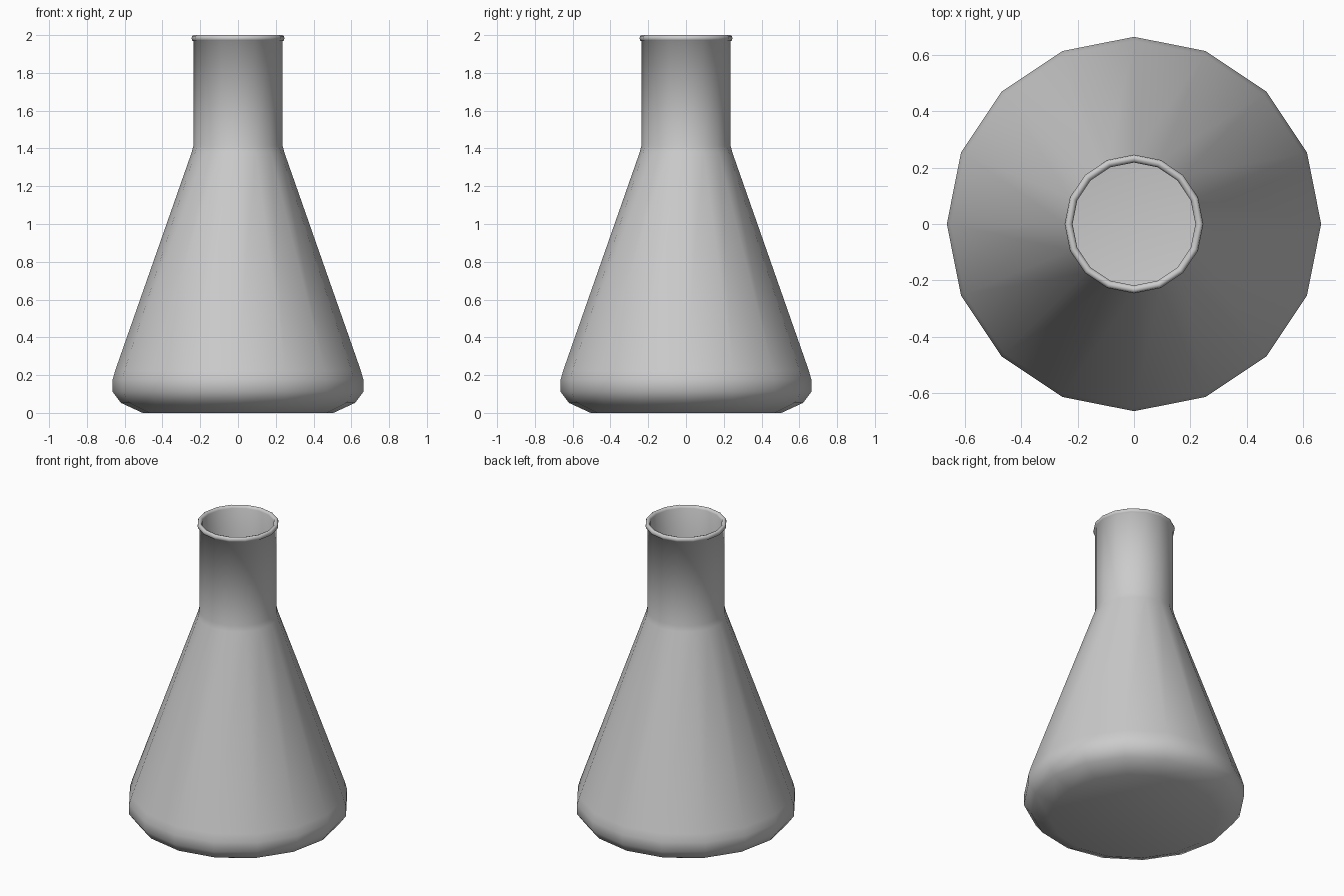
import bpy
import bmesh
import math

default_cube = bpy.data.objects.get("Cube")
if default_cube:
    bpy.data.objects.remove(default_cube, do_unlink=True)

SIDES = 16

glass = bpy.data.materials.new("pale_grey_glass")
glass.use_nodes = True
colour = (0.6, 0.6, 0.6, 1)
glass.diffuse_color = colour
glass.node_tree.nodes["Principled BSDF"].inputs["Base Color"].default_value = colour


def lathe(name, profile):
    """Spin a (radius, height) profile about the z axis."""
    bm = bmesh.new()
    verts = [bm.verts.new((r, 0, z)) for r, z in profile]
    edges = [bm.edges.new(pair) for pair in zip(verts, verts[1:])]
    bmesh.ops.spin(bm, geom=verts + edges, cent=(0, 0, 0), axis=(0, 0, 1),
                   angle=math.tau, steps=SIDES)
    bmesh.ops.remove_doubles(bm, verts=bm.verts, dist=0.0005)
    bmesh.ops.recalc_face_normals(bm, faces=bm.faces)
    mesh = bpy.data.meshes.new(name)
    bm.to_mesh(mesh)
    bm.free()
    obj = bpy.data.objects.new(name, mesh)
    bpy.context.collection.objects.link(obj)
    mesh.materials.append(glass)
    bpy.ops.object.select_all(action="DESELECT")
    obj.select_set(True)
    bpy.context.view_layer.objects.active = obj
    bpy.ops.object.shade_smooth_by_angle(angle=math.radians(60))
    return obj


# Outer wall from the base up to the rolled lip
outer = [(0, 0), (0.505, 0), (0.62, 0.053), (0.664, 0.112), (0.664, 0.175),
         (0.65, 0.225), (0.245, 1.38), (0.236, 1.415), (0.236, 1.968)]
lip = [(0.243, 1.972), (0.246, 1.983), (0.243, 1.995), (0.235, 2.0), (0.224, 1.997)]

# Inner wall back down to the floor
inner = [(0.218, 1.985), (0.218, 1.412), (0.227, 1.375), (0.632, 0.22),
         (0.645, 0.175), (0.645, 0.118), (0.608, 0.068), (0.5, 0.02), (0, 0.02)]

lathe("flask", outer + lip + inner)
